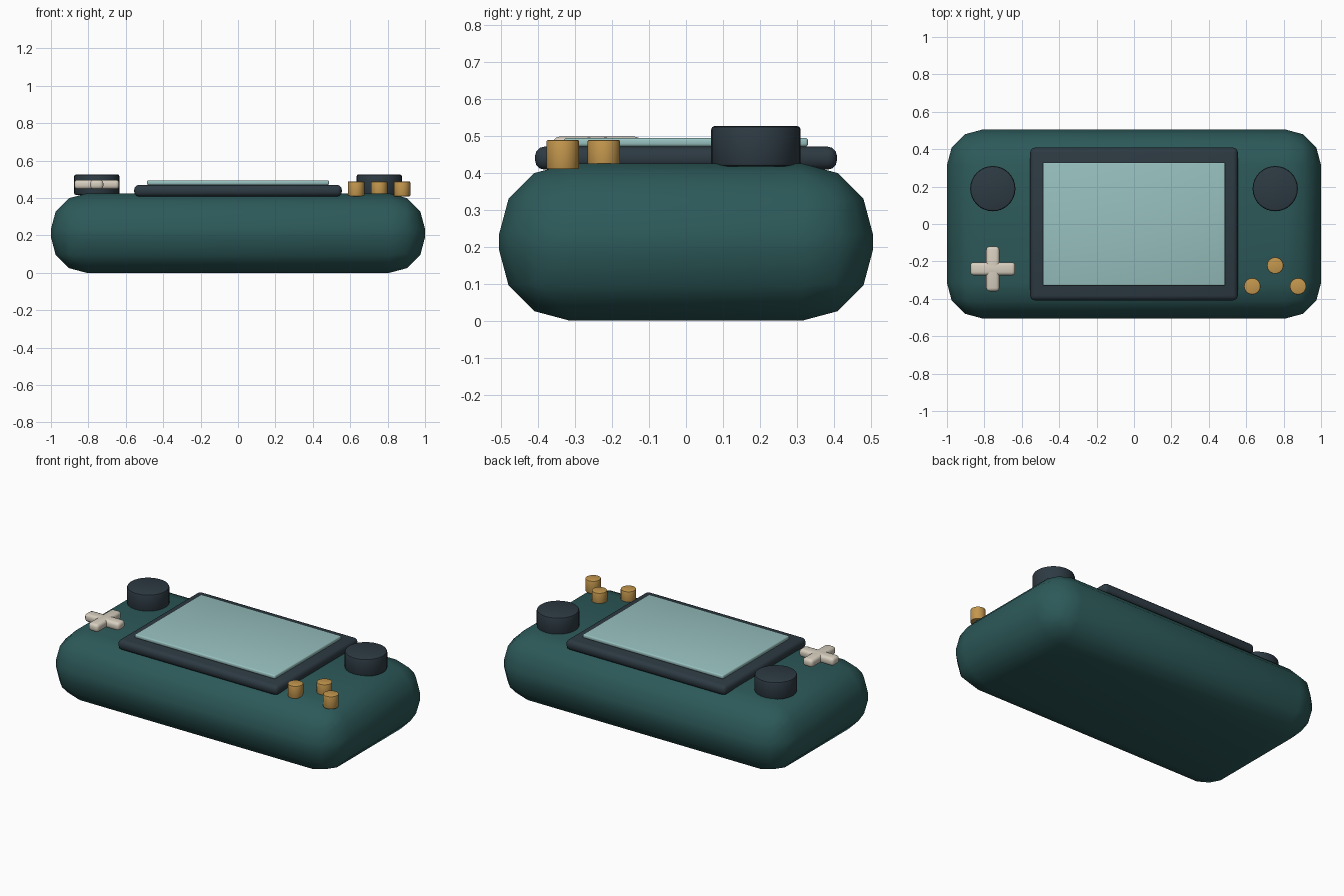
import bpy, math

if "Cube" in bpy.data.objects:
    bpy.data.objects.remove(bpy.data.objects["Cube"])


def material(name, rgb):
    m = bpy.data.materials.new(name)
    m.diffuse_color = (*rgb, 1)
    m.use_nodes = True
    m.node_tree.nodes["Principled BSDF"].inputs["Base Color"].default_value = m.diffuse_color
    return m


TEAL = material("teal", (0.026, 0.1, 0.1))
DARK = material("dark_slate", (0.026, 0.042, 0.055))
GLASS = material("pale_glass", (0.31, 0.53, 0.52))
CREAM = material("cream", (0.68, 0.62, 0.52))
GOLD = material("gold", (0.55, 0.31, 0.075))


def finish(ob, name, mat, bevel, segments, angle):
    ob.name = name
    ob.data.materials.append(mat)
    mod = ob.modifiers.new("bevel", 'BEVEL')
    mod.width = bevel
    mod.segments = segments
    mod.limit_method = 'ANGLE'
    mod.angle_limit = math.radians(40)
    bpy.ops.object.modifier_apply(modifier=mod.name)
    bpy.ops.object.shade_smooth_by_angle(angle=math.radians(angle))
    return ob


def box(name, size, x, y, z0, mat, bevel, segments=3):
    bpy.ops.mesh.primitive_cube_add(size=1, location=(x, y, z0 + size[2] / 2))
    ob = bpy.context.object
    ob.scale = size
    bpy.ops.object.transform_apply(location=False, rotation=False, scale=True)
    return finish(ob, name, mat, bevel, segments, 40)


def disc(name, x, y, z0, z1, radius, mat, bevel):
    bpy.ops.mesh.primitive_cylinder_add(vertices=32, radius=radius, depth=z1 - z0,
                                        location=(x, y, (z0 + z1) / 2))
    return finish(bpy.context.object, name, mat, bevel, 2, 35)


# Rounded shell
box("body", (2.0, 1.01, 0.424), 0, 0, 0, TEAL, 0.19)

# Screen frame and glass
box("screen_bezel", (1.11, 0.816, 0.062), 0, 0, 0.408, DARK, 0.025)
box("screen", (0.974, 0.66, 0.024), 0, 0, 0.47, GLASS, 0.008)

# Thumb sticks
for side, x in (("left", -0.755), ("right", 0.755)):
    disc(side + "_stick", x, 0.189, 0.416, 0.526, 0.121, DARK, 0.01)

# Direction pad: two crossed bars
box("dpad_horizontal", (0.24, 0.07, 0.05), -0.755, -0.24, 0.447, CREAM, 0.018)
box("dpad_vertical", (0.07, 0.24, 0.05), -0.755, -0.24, 0.447, CREAM, 0.018)

# Action buttons
for i, (x, y) in enumerate(((0.632, -0.333), (0.755, -0.222), (0.877, -0.333))):
    disc(f"button_{i + 1}", x, y, 0.409, 0.488, 0.044, GOLD, 0.004)
